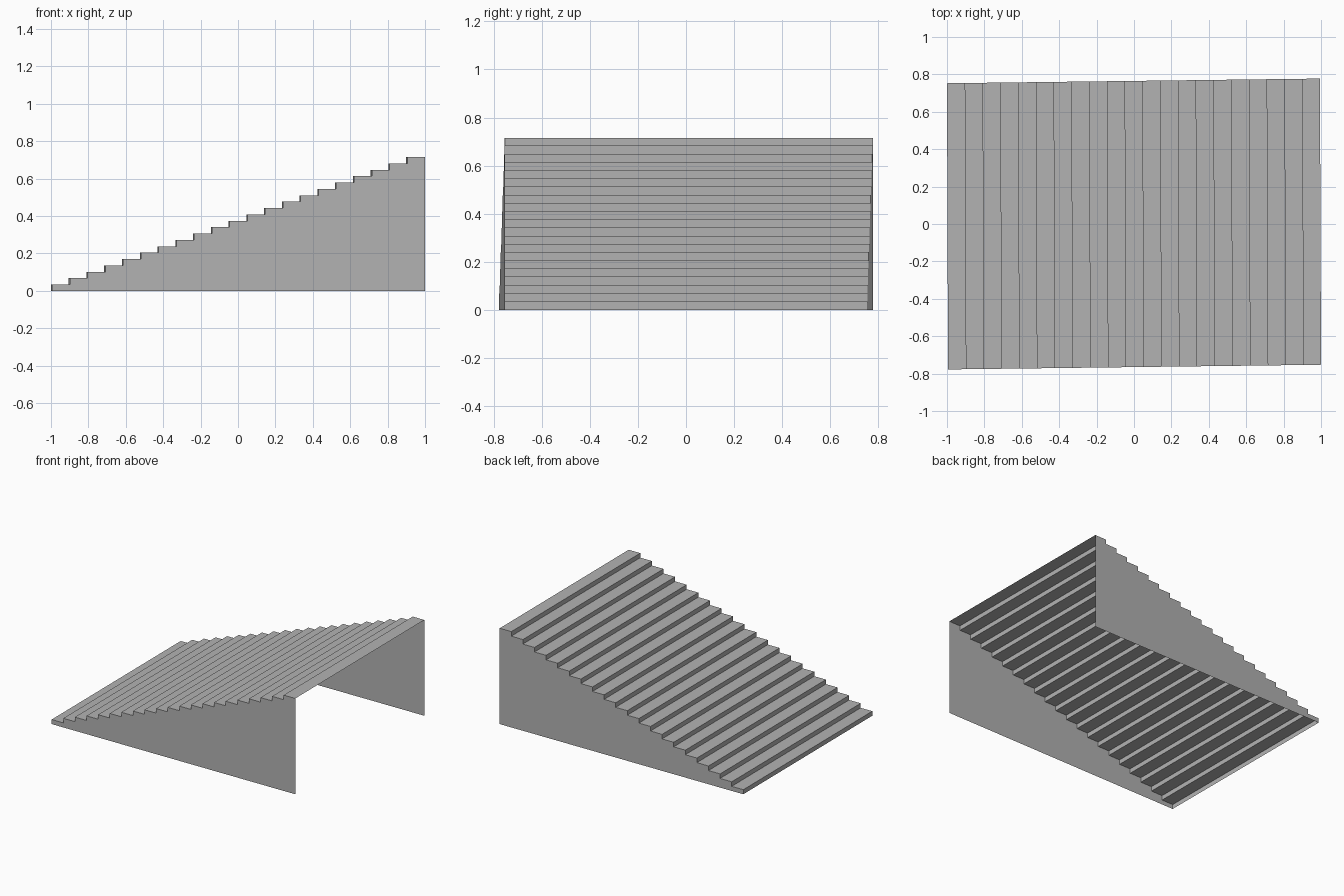
import bpy

STEPS = 21
HEIGHT = 0.715
HALF_WIDTH = 0.765
RUN = 2 / STEPS
RISE = HEIGHT / STEPS

old = bpy.data.objects.get("Cube")
if old:
    bpy.data.objects.remove(old, do_unlink=True)

grey = bpy.data.materials.new("concrete_grey")
grey.use_nodes = True
colour = (0.45, 0.45, 0.45, 1)
grey.diffuse_color = colour
grey.node_tree.nodes["Principled BSDF"].inputs["Base Color"].default_value = colour


def place(x, side, z):
    """Point on one side of the flight, which is turned very slightly."""
    y = side * HALF_WIDTH + 0.0125 * x
    return (x * 0.997 - 0.003 * side, y, z)


def build(name, verts, faces):
    mesh = bpy.data.meshes.new(name)
    mesh.from_pydata(verts, [], faces)
    mesh.materials.append(grey)
    obj = bpy.data.objects.new(name, mesh)
    bpy.context.collection.objects.link(obj)
    return obj


# Stepped profile from the low end to the high end
profile = [(-1, 0)]
for i in range(STEPS):
    x, z = -1 + i * RUN, (i + 1) * RISE
    profile += [(x, z), (x + RUN, z)]
count = len(profile)

# Treads and risers: one folded sheet, open beneath and at the high end
near = [place(x, -1, z) for x, z in profile]
far = [place(x, 1, z) for x, z in profile]
build("treads_and_risers", near + far,
      [(i, i + 1, count + i + 1, count + i) for i in range(count - 1)])

# Side walls: thin stepped sheets down to the ground
for name, side in (("front_side_wall", -1), ("back_side_wall", 1)):
    outline = [place(x, side, z) for x, z in profile + [(1, 0)]]
    order = list(range(len(outline)))
    build(name, outline, [order[::-1] if side < 0 else order])
